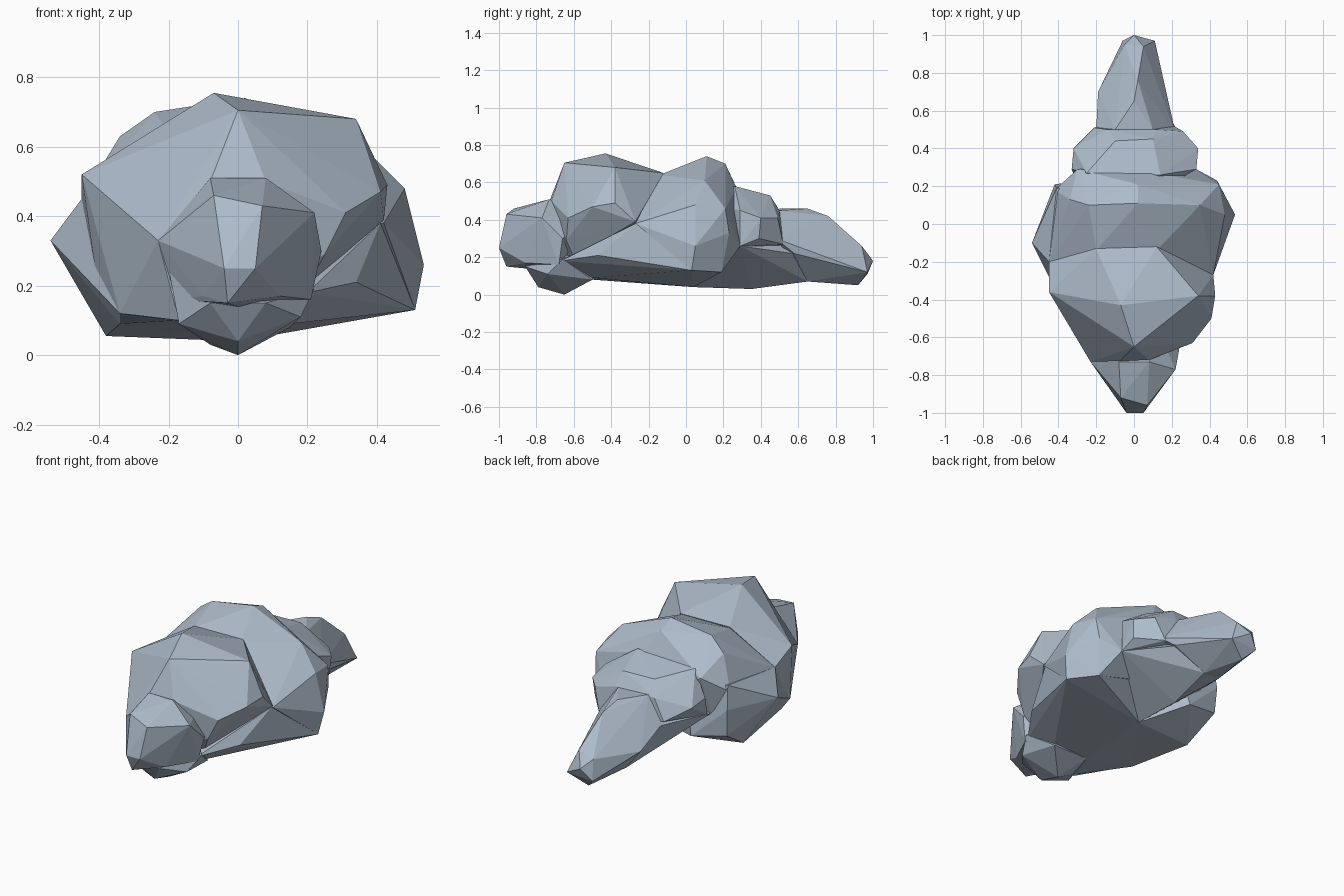
import bpy
import bmesh
from mathutils import Vector

default_cube = bpy.data.objects.get("Cube")
if default_cube:
    bpy.data.objects.remove(default_cube, do_unlink=True)

# One blue-grey stone colour for the whole lump
stone = bpy.data.materials.new("blue_grey_stone")
stone.use_nodes = True
stone_colour = (.42, .5, .59, 1)
stone.diffuse_color = stone_colour
stone.node_tree.nodes["Principled BSDF"].inputs["Base Color"].default_value = stone_colour


def faceted_chunk(name, corners):
    """Make a flat-shaded chunk by wrapping a hull around its corner points."""
    bm = bmesh.new()
    for corner in corners:
        bm.verts.new(corner)
    hull = bmesh.ops.convex_hull(bm, input=bm.verts[:])
    unused = set(hull["geom_interior"]) | set(hull["geom_unused"])
    loose = [item for item in unused if isinstance(item, bmesh.types.BMVert)]
    bmesh.ops.delete(bm, geom=loose, context="VERTS")
    bmesh.ops.recalc_face_normals(bm, faces=bm.faces[:])
    mesh = bpy.data.meshes.new(name)
    bm.to_mesh(mesh)
    bm.free()
    mesh.materials.append(stone)
    chunk = bpy.data.objects.new(name, mesh)
    bpy.context.collection.objects.link(chunk)
    return chunk


# Blunt nose with a narrow sloping plate on its upper front
faceted_chunk("blunt_nose", [
    Vector((-.04, -1, .25)),
    Vector((.05, -1, .25)),
    Vector((-.07, -.92, .46)),
    Vector((.07, -.96, .43)),
    Vector((-.08, -.73, .51)),
    Vector((.08, -.73, .51)),
    Vector((.22, -.77, .41)),
    Vector((.24, -.66, .3)),
    Vector((-.23, -.73, .33)),
    Vector((-.03, -.96, .15)),
    Vector((0, -.86, .14)),
    Vector((.12, -.86, .17)),
    Vector((-.1, -.86, .17)),
    Vector((.21, -.68, .16)),
    Vector((-.19, -.7, .16)),
    Vector((.1, -.5, .4)),
    Vector((-.1, -.5, .4)),
])

# Lower jaw wedge beneath the nose
faceted_chunk("lower_wedge", [
    Vector((-.08, -.86, .15)),
    Vector((.08, -.86, .15)),
    Vector((0, -.79, .04)),
    Vector((0, -.65, 0)),
    Vector((-.17, -.76, .09)),
    Vector((.18, -.74, .11)),
    Vector((.22, -.66, .19)),
    Vector((-.2, -.73, .25)),
    Vector((-.08, -.62, .03)),
    Vector((-.08, -.5, .08)),
    Vector((.15, -.5, .08)),
    Vector((0, -.4, .3)),
])

# Large crown rising behind the nose and falling to the lower flank
faceted_chunk("front_crown", [
    Vector((-.07, -.43, .755)),
    Vector((0, -.65, .705)),
    Vector((.34, -.38, .68)),
    Vector((.12, -.12, .65)),
    Vector((-.2, -.13, .65)),
    Vector((-.45, -.36, .52)),
    Vector((-.45, -.2, .45)),
    Vector((-.41, -.33, .24)),
    Vector((-.34, -.5, .12)),
    Vector((.43, -.38, .49)),
    Vector((.41, -.5, .47)),
    Vector((.31, -.63, .41)),
    Vector((.25, -.64, .29)),
    Vector((.42, -.27, .39)),
    Vector((-.23, -.73, .33)),
    Vector((-.08, -.73, .5)),
    Vector((.08, -.72, .5)),
    Vector((-.17, -.72, .1)),
    Vector((.2, -.6, .2)),
])

# Flank with its pointed shoulder and bulging lower rear corner
faceted_chunk("pointed_flank", [
    Vector((-.54, -.1, .33)),
    Vector((-.45, -.2, .45)),
    Vector((-.41, .19, .48)),
    Vector((-.42, .21, .34)),
    Vector((-.41, .2, .18)),
    Vector((-.2, .24, .14)),
    Vector((-.41, -.33, .24)),
    Vector((-.34, -.5, .12)),
    Vector((-.34, -.42, .09)),
    Vector((-.38, 0, .055)),
    Vector((0, .04, .04)),
    Vector((-.1, -.3, .45)),
    Vector((-.15, .2, .4)),
])

# Broad belly slab with its slanted underside
faceted_chunk("belly_slab", [
    Vector((-.17, -.7, .1)),
    Vector((.2, -.67, .18)),
    Vector((.34, -.47, .21)),
    Vector((.15, -.5, .09)),
    Vector((-.08, -.5, .08)),
    Vector((-.34, -.5, .12)),
    Vector((-.34, -.42, .09)),
    Vector((.41, -.27, .38)),
    Vector((.51, .03, .13)),
    Vector((0, .04, .04)),
    Vector((.41, .19, .12)),
    Vector((.33, .29, .26)),
    Vector((-.2, .1, .3)),
])

# Wide middle boulder
faceted_chunk("middle_boulder", [
    Vector((-.24, .1, .7)),
    Vector((.02, .11, .74)),
    Vector((.02, .21, .7)),
    Vector((.35, .1, .61)),
    Vector((.48, .05, .48)),
    Vector((.45, .21, .46)),
    Vector((.535, .05, .26)),
    Vector((.44, .23, .33)),
    Vector((.51, .03, .13)),
    Vector((.41, .19, .12)),
    Vector((.33, .29, .26)),
    Vector((.12, -.14, .64)),
    Vector((-.2, -.14, .64)),
    Vector((.42, -.27, .38)),
    Vector((-.45, -.2, .45)),
    Vector((-.34, .13, .63)),
    Vector((-.42, .18, .44)),
    Vector((-.3, .29, .53)),
    Vector((-.32, .22, .3)),
    Vector((.1, .27, .57)),
])

# Rear boulder with knobbly shoulders, stepping down towards the tail
faceted_chunk("rear_boulder", [
    Vector((-.25, .27, .57)),
    Vector((.14, .26, .58)),
    Vector((-.1, .44, .53)),
    Vector((.1, .45, .53)),
    Vector((-.14, .5, .45)),
    Vector((.12, .5, .45)),
    Vector((-.33, .29, .42)),
    Vector((-.32, .4, .4)),
    Vector((-.21, .51, .33)),
    Vector((-.31, .24, .3)),
    Vector((.33, .29, .45)),
    Vector((.34, .4, .41)),
    Vector((.26, .49, .41)),
    Vector((.33, .39, .3)),
    Vector((.33, .29, .26)),
    Vector((.21, .52, .27)),
    Vector((0, .1, .5)),
    Vector((0, .3, .2)),
])

# Keeled root carrying the tail's side ridges under the body
faceted_chunk("tail_root", [
    Vector((-.32, .22, .3)),
    Vector((.33, .29, .26)),
    Vector((-.2, .52, .31)),
    Vector((.19, .57, .22)),
    Vector((-.06, .65, .07)),
    Vector((.04, .65, .07)),
    Vector((0, .35, .03)),
    Vector((0, .04, .04)),
    Vector((0, .4, .45)),
])

# Long tapering tail
faceted_chunk("tapered_tail", [
    Vector((-.1, .5, .46)),
    Vector((.1, .5, .45)),
    Vector((0, .65, .46)),
    Vector((.02, .76, .42)),
    Vector((.05, .94, .26)),
    Vector((-.05, .95, .23)),
    Vector((0, 1, .18)),
    Vector((.11, .97, .12)),
    Vector((-.06, .97, .11)),
    Vector((0, .92, .05)),
    Vector((-.19, .7, .22)),
    Vector((-.2, .5, .32)),
    Vector((.22, .48, .3)),
    Vector((.19, .58, .22)),
    Vector((-.06, .65, .07)),
    Vector((.04, .65, .07)),
])
